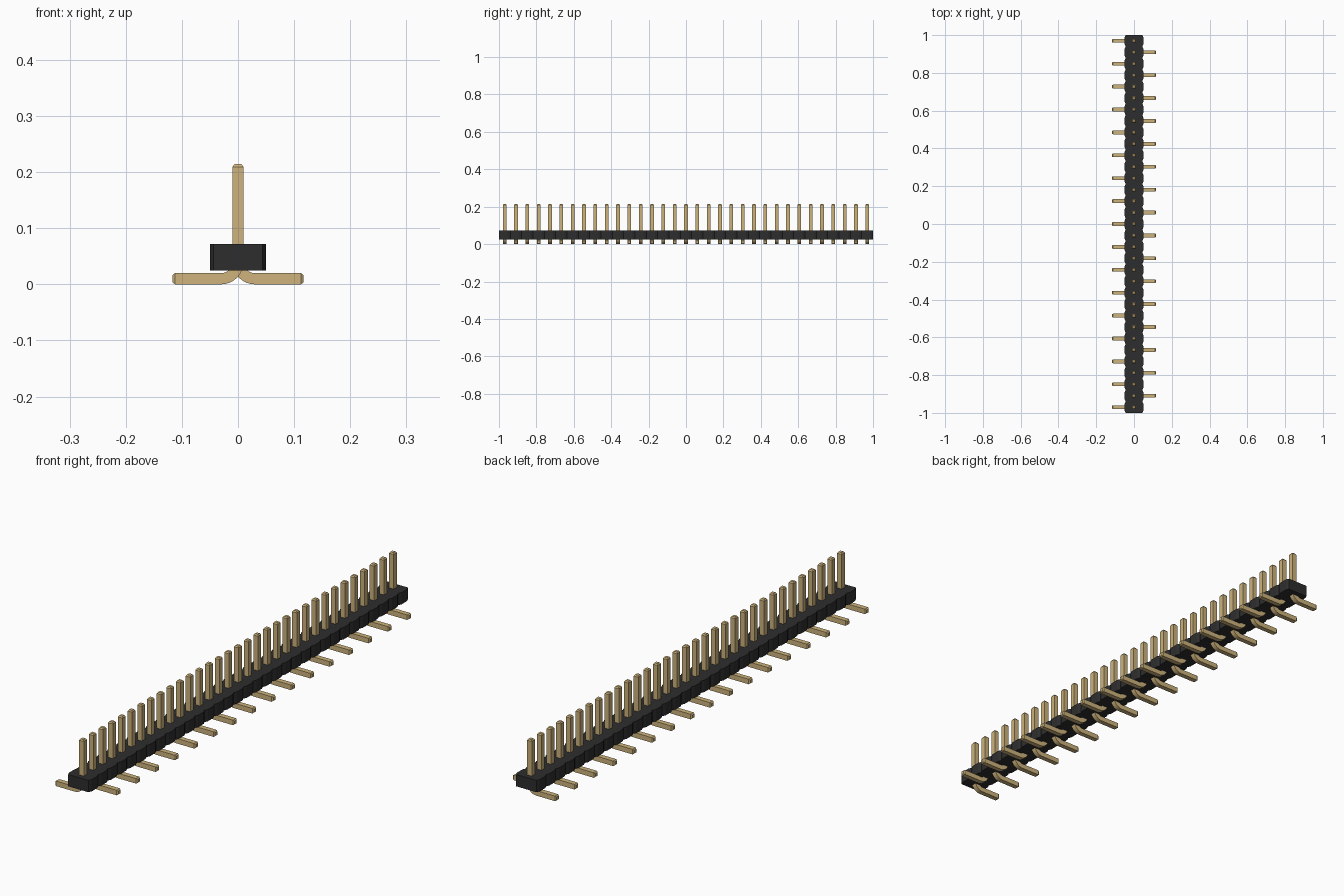
import bpy, bmesh, math
from mathutils import Vector

if "Cube" in bpy.data.objects:
    bpy.data.objects.remove(bpy.data.objects["Cube"])

COUNT = 33
PITCH = 2 / COUNT


def material(name, colour):
    mat = bpy.data.materials.new(name)
    mat.use_nodes = True
    mat.diffuse_color = (*colour, 1)
    mat.node_tree.nodes["Principled BSDF"].inputs["Base Color"].default_value = (*colour, 1)
    return mat


def make_mesh(name, bm, mat):
    bmesh.ops.recalc_face_normals(bm, faces=bm.faces)
    mesh = bpy.data.meshes.new(name)
    bm.to_mesh(mesh)
    bm.free()
    mesh.materials.append(mat)
    return mesh


def add_object(name, mesh):
    obj = bpy.data.objects.new(name, mesh)
    bpy.context.collection.objects.link(obj)
    return obj


black = material("black plastic", (0.027, 0.027, 0.028))
gold = material("gold metal", (0.61, 0.45, 0.20))

# Housing: notched outline, one chamfered segment per pin, extruded upwards
HALF, CUT_X, CUT_Y, BOTTOM, TOP = 0.05, 0.006, 0.013, 0.025, 0.072
side = []
for i in range(COUNT):
    y = -1 + i * PITCH
    side += [(HALF - CUT_X, y), (HALF, y + CUT_Y), (HALF, y + PITCH - CUT_Y)]
side.append((HALF - CUT_X, 1))
outline = side + [(-x, y) for x, y in reversed(side)]
bm = bmesh.new()
base = bm.faces.new([bm.verts.new((x, y, BOTTOM)) for x, y in outline])
grown = bmesh.ops.extrude_face_region(bm, geom=[base], use_keep_orig=True)
lifted = [g for g in grown["geom"] if isinstance(g, bmesh.types.BMVert)]
bmesh.ops.translate(bm, verts=lifted, vec=(0, 0, TOP - BOTTOM))
add_object("housing", make_mesh("housing", bm, black))

# Pin: square section swept along a bent path, tapered at both tips
R = 0.01
BEND = 0.03
path = [(-0.117, R, 0.65), (-0.112, R, 1)]
for k in range(9):
    a = math.pi / 2 * (k / 8 - 1)
    path.append((-BEND + BEND * math.cos(a), R + BEND + BEND * math.sin(a), 1))
path += [(0, 0.209, 1), (0, 0.214, 0.65)]

bm = bmesh.new()
rings = []
for i, (x, z, scale) in enumerate(path):
    before, after = path[max(i - 1, 0)], path[min(i + 1, len(path) - 1)]
    along = Vector((after[0] - before[0], 0, after[1] - before[1])).normalized()
    out = Vector((-along.z, 0, along.x)) * R * scale
    across = Vector((0, R * scale, 0))
    centre = Vector((x, 0, z))
    rings.append([bm.verts.new(centre + out * u + across * v)
                  for u, v in ((1, 1), (1, -1), (-1, -1), (-1, 1))])
for a, b in zip(rings, rings[1:]):
    for j in range(4):
        k = (j + 1) % 4
        bm.faces.new((a[j], a[k], b[k], b[j]))
bm.faces.new(rings[0])
bm.faces.new(rings[-1])
pin_mesh = make_mesh("pin", bm, gold)

# Row of pins, feet alternating between right and left
for i in range(COUNT):
    pin = add_object(f"pin_{i + 1}", pin_mesh)
    pin.location.y = -1 + (i + 0.5) * PITCH
    pin.rotation_euler.z = math.pi * (i % 2)

# Smooth the bend while keeping the square edges sharp
bpy.ops.object.select_all(action="DESELECT")
bpy.context.view_layer.objects.active = pin
pin.select_set(True)
bpy.ops.object.shade_smooth_by_angle(angle=math.radians(25))
